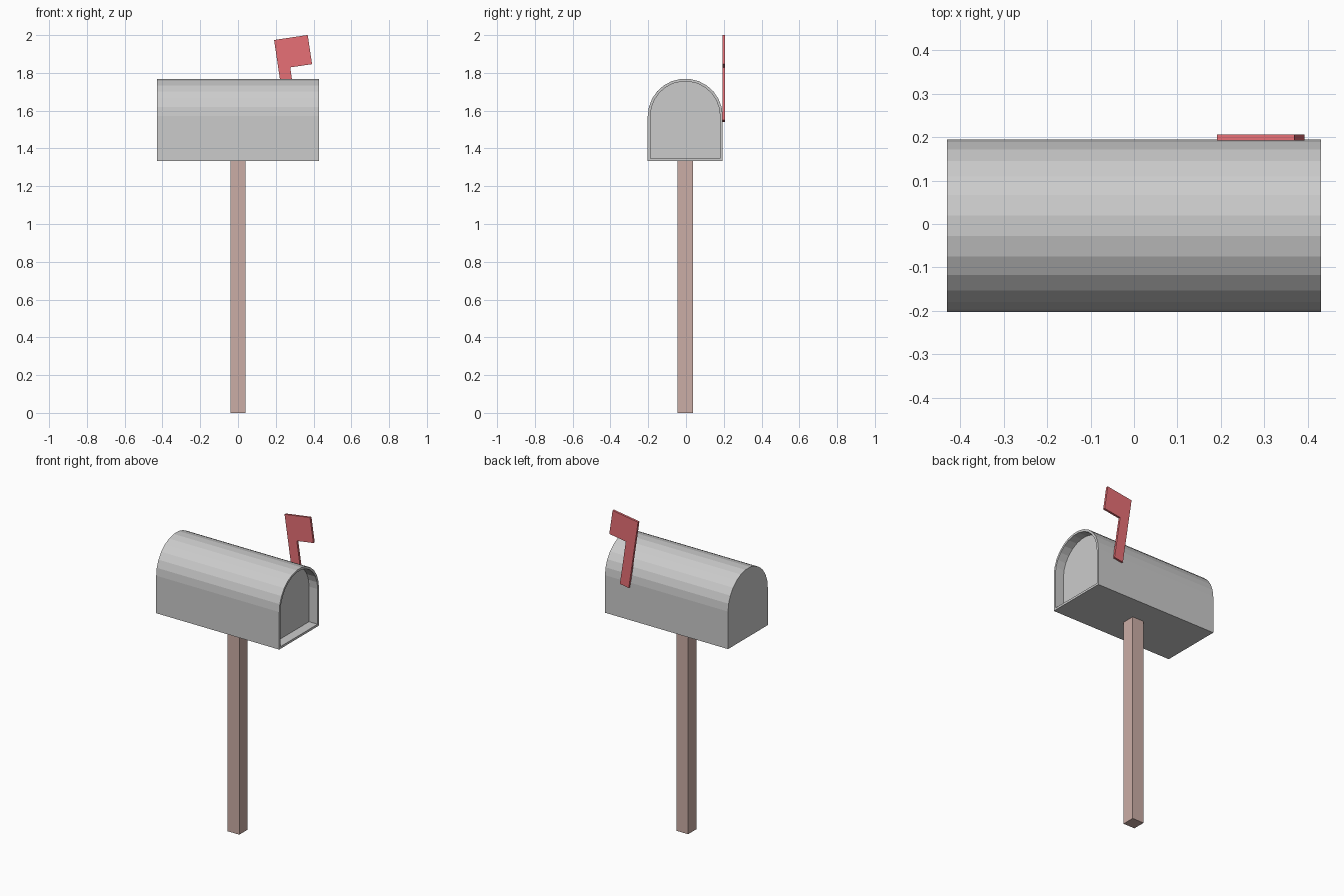
import bpy, bmesh
from math import sin, cos, pi, radians
from mathutils import Matrix, Vector

if "Cube" in bpy.data.objects:
    bpy.data.objects.remove(bpy.data.objects["Cube"])

CY = -0.004  # centre line of the box and post


def finish(bm, name, color=None):
    bmesh.ops.recalc_face_normals(bm, faces=bm.faces)
    mesh = bpy.data.meshes.new(name)
    bm.to_mesh(mesh)
    bm.free()
    obj = bpy.data.objects.new(name, mesh)
    bpy.context.collection.objects.link(obj)
    if color:
        mat = bpy.data.materials.new(name + "_paint")
        mat.diffuse_color = (*color, 1)
        mat.use_nodes = True
        mat.node_tree.nodes["Principled BSDF"].inputs["Base Color"].default_value = mat.diffuse_color
        mesh.materials.append(mat)
    return obj


def extrude_profile(points, offset):
    bm = bmesh.new()
    face = bm.faces.new([bm.verts.new(p) for p in points])
    new = bmesh.ops.extrude_face_region(bm, geom=[face], use_keep_orig=True)
    verts = [v for v in new["geom"] if isinstance(v, bmesh.types.BMVert)]
    bmesh.ops.translate(bm, verts=verts, vec=offset)
    return bm


# Mailbox body: 13-sided arch over straight walls, recessed at the +x end
R, SPRING, BASE, SEGS = 0.1985, 1.571, 1.334, 13
profile = [(-0.43, CY - R, BASE), (-0.43, CY + R, BASE)]
profile += [(-0.43, CY + R * cos(pi * i / SEGS), SPRING + R * sin(pi * i / SEGS))
            for i in range(SEGS + 1)]
bm = extrude_profile(profile, (0.86, 0, 0))
bmesh.ops.recalc_face_normals(bm, faces=bm.faces)
end = max(bm.faces, key=lambda f: f.calc_center_median().x)
bmesh.ops.inset_region(bm, faces=[end], thickness=0.014, use_even_offset=True)
new = bmesh.ops.extrude_face_region(bm, geom=[end])
bmesh.ops.translate(bm, vec=(-0.06, 0, 0),
                    verts=[v for v in new["geom"] if isinstance(v, bmesh.types.BMVert)])
if end.is_valid:
    bmesh.ops.delete(bm, geom=[end], context="FACES_ONLY")
finish(bm, "mailbox_body")

# Square wooden post
bm = bmesh.new()
bmesh.ops.create_cube(bm, size=1, matrix=Matrix.Translation((0, CY, BASE / 2))
                      @ Matrix.Diagonal((0.081, 0.081, BASE, 1)))
finish(bm, "post", (0.6, 0.42, 0.38))

# Signal flag: tilted L-shaped plate, hung from its top left corner
tilt = Matrix.Rotation(radians(-8.5), 3, "Y")
corner = Vector((0.191, 0.192, 1.974))
outline = [(0, 0), (0.18, 0), (0.18, -0.156), (0.063, -0.156), (0.063, -0.438), (0, -0.438)]
finish(extrude_profile([corner + tilt @ Vector((x, 0, z)) for x, z in outline],
                       (0, 0.014, 0)), "signal_flag", (0.8, 0.16, 0.18))
